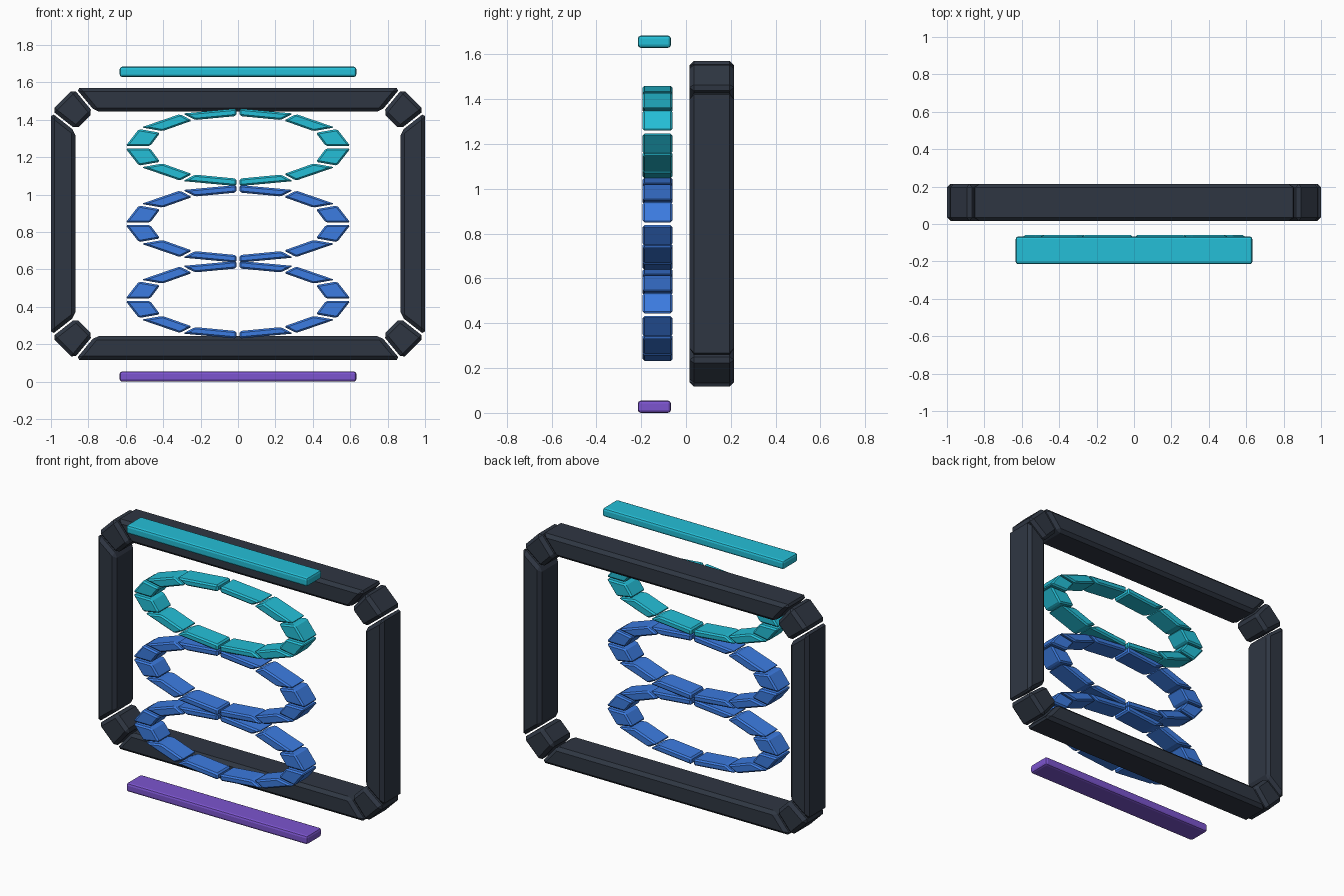
import bpy, math
from mathutils import Vector

if "Cube" in bpy.data.objects:
    bpy.data.objects.remove(bpy.data.objects["Cube"])


def material(name, rgb):
    m = bpy.data.materials.new(name)
    m.diffuse_color = (*rgb, 1)
    m.use_nodes = True
    m.node_tree.nodes["Principled BSDF"].inputs["Base Color"].default_value = m.diffuse_color
    return m


DARK = material("charcoal", (0.028, 0.037, 0.055))
TEAL = material("teal", (0.018, 0.52, 0.68))
BLUE = material("blue", (0.045, 0.20, 0.75))
PURPLE = material("purple", (0.20, 0.09, 0.62))


def finish(name, verts, faces, mat, bevel, segments=1):
    me = bpy.data.meshes.new(name)
    me.from_pydata(verts, [], faces)
    me.materials.append(mat)
    ob = bpy.data.objects.new(name, me)
    bpy.context.collection.objects.link(ob)
    b = ob.modifiers.new("bevel", 'BEVEL')
    b.width, b.segments, b.limit_method = bevel, segments, 'NONE'
    return ob


def segmented_loop(name, outer, inner, y0, y1, gap, mat, bevel):
    """Separate mitred blocks following a counter-clockwise loop in the xz plane."""
    verts, faces = [], []
    n = len(outer)
    for i in range(n):
        j = (i + 1) % n
        o0, o1, i0, i1 = (Vector(p) for p in (outer[i], outer[j], inner[i], inner[j]))
        d = (o1 - o0).normalized() * gap
        quad = (o0 + d, o1 - d, i1 - d, i0 + d)
        k = len(verts)
        verts += [(p.x, y, p.y) for y in (y0, y1) for p in quad]
        faces.append([k, k + 1, k + 2, k + 3])
        faces.append([k + 7, k + 6, k + 5, k + 4])
        for a in range(4):
            b = (a + 1) % 4
            faces.append([k + b, k + a, k + a + 4, k + b + 4])
    return finish(name, verts, faces, mat, bevel)


def octagon(hx, hz, cut, cz):
    return [(hx, cz - hz + cut), (hx, cz + hz - cut), (hx - cut, cz + hz), (cut - hx, cz + hz),
            (-hx, cz + hz - cut), (-hx, cz - hz + cut), (cut - hx, cz - hz), (hx - cut, cz - hz)]


def ellipse(rx, rz, cz, n=12):
    return [(rx * math.cos(2 * math.pi * i / n), cz + rz * math.sin(2 * math.pi * i / n))
            for i in range(n)]


def rail(name, z0, z1, mat):
    x, y0, y1 = 0.633, -0.215, -0.067
    verts = [(a, b, c) for c in (z0, z1) for a, b in ((-x, y0), (x, y0), (x, y1), (-x, y1))]
    faces = [(3, 2, 1, 0), (4, 5, 6, 7)] + [(a, (a + 1) % 4, (a + 1) % 4 + 4, a + 4) for a in range(4)]
    return finish(name, verts, faces, mat, 0.014, 2)


# Outer frame with chamfered corners
CZ = 0.844
segmented_loop("outer_frame", octagon(1.0, 0.727, 0.125, CZ), octagon(0.87, 0.6, 0.1, CZ),
               0.015, 0.215, 0.006, DARK, 0.02)

# Three stacked oval rings
for name, cz, mat in (("upper_ring", 1.253, TEAL), ("middle_ring", CZ, BLUE), ("lower_ring", 0.438, BLUE)):
    segmented_loop(name, ellipse(0.606, 0.208, cz), ellipse(0.475, 0.168, cz),
                   -0.194, -0.06, 0.008, mat, 0.009)

# Rails above and below
rail("top_rail", 1.629, 1.684, TEAL)
rail("bottom_rail", 0.0, 0.055, PURPLE)
